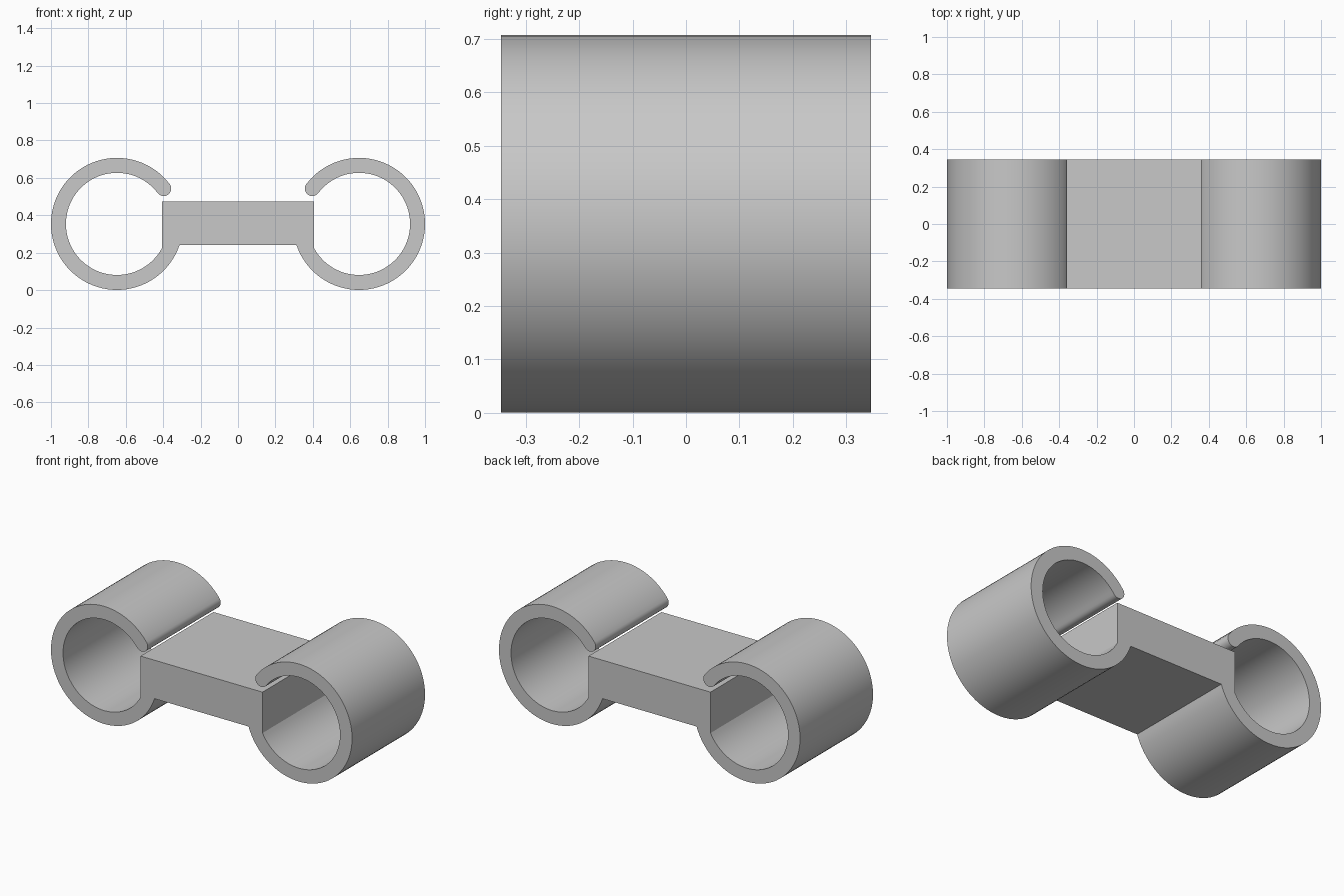
import bpy
import bmesh
from math import asin, acos, cos, sin, pi, radians

if "Cube" in bpy.data.objects:
    bpy.data.objects.remove(bpy.data.objects["Cube"], do_unlink=True)

# Main dimensions
CX, CZ = 0.647, 0.354            # ring centre
R_OUT, R_IN = 0.353, 0.273       # ring radii
BAR_X, BAR_LOW, BAR_HIGH = 0.405, 0.242, 0.473
HALF_DEPTH = 0.346
TIP = radians(360 + 143)         # angle where the open lip ends


def arc(x, z, r, start, end, steps):
    angles = [start + (end - start) * i / steps for i in range(steps + 1)]
    return [(x + r * cos(a), z + r * sin(a)) for a in angles]


# One clip: bar end, ring inside, rounded lip, ring outside
inner_start = 2 * pi - acos((BAR_X - CX) / R_IN)
outer_start = pi + asin((CZ - BAR_LOW) / R_OUT)
mid, lip = (R_OUT + R_IN) / 2, (R_OUT - R_IN) / 2
half = [(BAR_X, BAR_HIGH)]
half += arc(CX, CZ, R_IN, inner_start, TIP, 72)
half += arc(CX + mid * cos(TIP), CZ + mid * sin(TIP), lip, TIP + pi, TIP, 12)[1:-1]
half += arc(CX, CZ, R_OUT, TIP, outer_start, 72)

# Mirror to the other side to close the outline
outline = half + [(-x, z) for x, z in reversed(half)]

# Extrude the outline along the depth
bm = bmesh.new()
face = bm.faces.new([bm.verts.new((x, -HALF_DEPTH, z)) for x, z in outline])
result = bmesh.ops.extrude_face_region(bm, geom=[face], use_keep_orig=True)
moved = [v for v in result["geom"] if isinstance(v, bmesh.types.BMVert)]
bmesh.ops.translate(bm, verts=moved, vec=(0, 2 * HALF_DEPTH, 0))
bmesh.ops.recalc_face_normals(bm, faces=bm.faces)
mesh = bpy.data.meshes.new("double_clip")
bm.to_mesh(mesh)
bm.free()

# Plain grey material
grey = bpy.data.materials.new("light grey")
grey.use_nodes = True
colour = (0.58, 0.58, 0.58, 1)
grey.diffuse_color = colour
grey.node_tree.nodes["Principled BSDF"].inputs["Base Color"].default_value = colour
mesh.materials.append(grey)

clip = bpy.data.objects.new("double_clip", mesh)
bpy.context.collection.objects.link(clip)
bpy.ops.object.select_all(action="DESELECT")
clip.select_set(True)
bpy.context.view_layer.objects.active = clip
bpy.ops.object.shade_smooth_by_angle(angle=radians(20))
